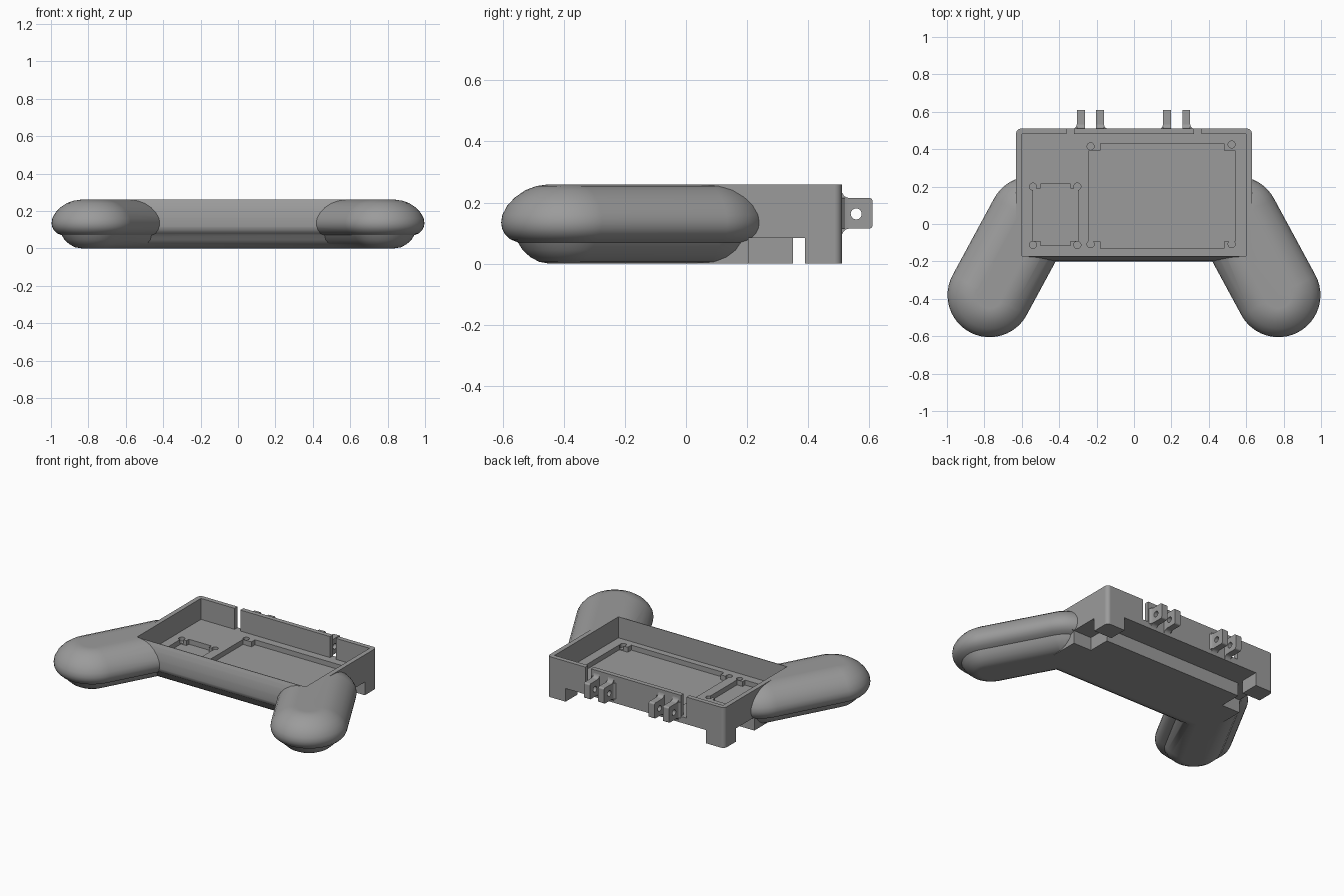
import bpy, bmesh, math

if "Cube" in bpy.data.objects:
    bpy.data.objects.remove(bpy.data.objects["Cube"])

grey = bpy.data.materials.new("mid grey")
grey.diffuse_color = (0.33, 0.33, 0.33, 1)
grey.use_nodes = True
grey.node_tree.nodes["Principled BSDF"].inputs["Base Color"].default_value = grey.diffuse_color


def make(name, bm):
    bmesh.ops.recalc_face_normals(bm, faces=bm.faces)
    me = bpy.data.meshes.new(name)
    bm.to_mesh(me)
    bm.free()
    me.materials.append(grey)
    ob = bpy.data.objects.new(name, me)
    bpy.context.collection.objects.link(ob)
    return ob


def loft(name, rings):
    bm = bmesh.new()
    loops = [[bm.verts.new(p) for p in r] for r in rings]
    n = len(loops[0])
    for a, b in zip(loops, loops[1:]):
        for i in range(n):
            bm.faces.new((a[i], a[(i + 1) % n], b[(i + 1) % n], b[i]))
    bm.faces.new(loops[0])
    bm.faces.new(loops[-1])
    return make(name, bm)


def prism(name, pts, axis, lo, hi):
    place = {"x": lambda u, v, t: (t, u, v),
             "y": lambda u, v, t: (u, t, v),
             "z": lambda u, v, t: (u, v, t)}[axis]
    return loft(name, [[place(u, v, t) for u, v in pts] for t in (lo, hi)])


def box(x0, x1, y0, y1, z0, z1):
    return prism("cutter", [(x0, y0), (x1, y0), (x1, y1), (x0, y1)], "z", z0, z1)


def arc(cx, cy, r, a0, a1, n):
    return [(cx + r * math.cos(math.radians(a0 + (a1 - a0) * i / n)),
             cy + r * math.sin(math.radians(a0 + (a1 - a0) * i / n))) for i in range(n + 1)]


def combine(ob, other, op="DIFFERENCE"):
    bpy.context.view_layer.objects.active = ob
    m = ob.modifiers.new("combine", "BOOLEAN")
    m.operation, m.object, m.solver = op, other, "EXACT"
    bpy.ops.object.modifier_apply(modifier=m.name)
    bpy.data.objects.remove(other)


def smooth(ob):
    bpy.ops.object.select_all(action="DESELECT")
    ob.select_set(True)
    bpy.context.view_layer.objects.active = ob
    bpy.ops.object.shade_smooth_by_angle(angle=math.radians(32))
    m = ob.modifiers.new("clean shading", "WEIGHTED_NORMAL")
    m.keep_sharp = True


# Main tray: side profile with a bulged front, rounded back corners
front = [(-0.06, 0), (-0.10, 0.008), (-0.135, 0.03), (-0.158, 0.06), (-0.17, 0.075),
         (-0.188, 0.09), (-0.198, 0.11), (-0.2, 0.135), (-0.198, 0.17),
         (-0.191, 0.21), (-0.182, 0.24), (-0.174, 0.26)]
body = prism("controller_body", front + [(0.51, 0.26), (0.51, 0)], "x", -0.63, 0.63)
outline = [(-0.63, -0.4), (0.63, -0.4)] + arc(0.605, 0.485, 0.025, 0, 90, 6) \
    + arc(-0.605, 0.485, 0.025, 90, 180, 6)
combine(body, prism("corner_trim", outline, "z", -0.1, 0.4), "INTERSECT")

# Slanted hand grips: stacked stadium rings (inset, height)
RINGS = [(0.160, 0), (0.125, 0.006), (0.095, 0.022), (0.07, 0.045), (0.055, 0.07),
         (0.03, 0.08), (0.012, 0.097), (0.003, 0.115), (0, 0.135), (0.004, 0.16),
         (0.02, 0.19), (0.045, 0.217), (0.08, 0.241), (0.115, 0.254), (0.155, 0.26)]
for s in (-1, 1):
    rings = []
    for inset, z in RINGS:
        r = 0.225 - inset
        pts = arc(0.772, -0.38, r, -152, 28, 24) + arc(0.55, 0.03, r, 28, 208, 24)
        rings.append([(s * x, y, z) for x, y in pts])
    combine(body, loft("grip", rings), "UNION")

# Inner cavity and clip slits in the back wall
FLOOR = 0.125
combine(body, box(-0.6, 0.6, -0.17, 0.48, FLOOR, 0.4))
for x in (-0.34, 0.34):
    combine(body, box(x - 0.02, x + 0.02, 0.47, 0.6, FLOOR, 0.4))


# Board pockets with solid corner tabs and screw holes
def pocket(x0, x1, y0, y1, t, holes):
    pts = [(x0 + t, y0), (x1 - t, y0), (x1 - t, y0 + t * .6), (x1, y0 + t * .6),
           (x1, y1 - t * .6), (x1 - t, y1 - t * .6), (x1 - t, y1), (x0 + t, y1),
           (x0 + t, y1 - t * .6), (x0, y1 - t * .6), (x0, y0 + t * .6), (x0 + t, y0 + t * .6)]
    combine(body, prism("pocket", pts, "z", 0.093, 0.2))
    for x, y in holes:
        combine(body, prism("hole", arc(x, y, 0.019, 0, 345, 23), "z", 0.1, 0.2))


pocket(-0.24, 0.54, -0.13, 0.43, 0.06,
       [(-0.232, 0.415), (0.522, 0.425), (-0.232, -0.108), (0.522, -0.108)])
pocket(-0.54, -0.3, -0.115, 0.215, 0.04,
       [(-0.54, 0.2), (-0.303, 0.2), (-0.54, -0.112), (-0.303, -0.112)])

# Underside: cross channel, gap between rear feet, side steps
combine(body, box(-0.8, 0.8, 0.35, 0.39, -0.1, 0.085))
combine(body, box(-0.5, 0.5, 0.37, 0.7, -0.1, 0.085))
for s in (-1, 1):
    x0, x1 = sorted((s * 0.5, s * 0.8))
    combine(body, box(x0, x1, 0.205, 0.37, -0.1, 0.085))
smooth(body)

# Rear hinge lugs with pin holes and flared roots
lug_profile = [(0.5, 0.09)] + arc(0.535, 0.09, 0.025, 180, 90, 5) \
    + arc(0.6, 0.125, 0.01, -90, 0, 4) + arc(0.6, 0.205, 0.01, 0, 90, 4) \
    + arc(0.535, 0.24, 0.025, 270, 180, 5) + [(0.5, 0.24)]
for i, (x, flare) in enumerate([(-0.284, -1), (-0.182, 1), (0.177, -1), (0.279, 1)]):
    lug = prism("hinge_lug_%d" % (i + 1), lug_profile, "x", x - 0.021, x + 0.021)
    edge = x + flare * 0.021
    root = [(x, 0.5), (x, 0.535), (edge, 0.535), (edge + flare * 0.004, 0.52),
            (edge + flare * 0.015, 0.51), (edge + flare * 0.015, 0.5)]
    combine(lug, prism("root", root, "z", 0.115, 0.215), "UNION")
    combine(lug, prism("pin_hole", arc(0.557, 0.163, 0.018, 0, 345, 23), "x", x - 0.1, x + 0.1))
    smooth(lug)
